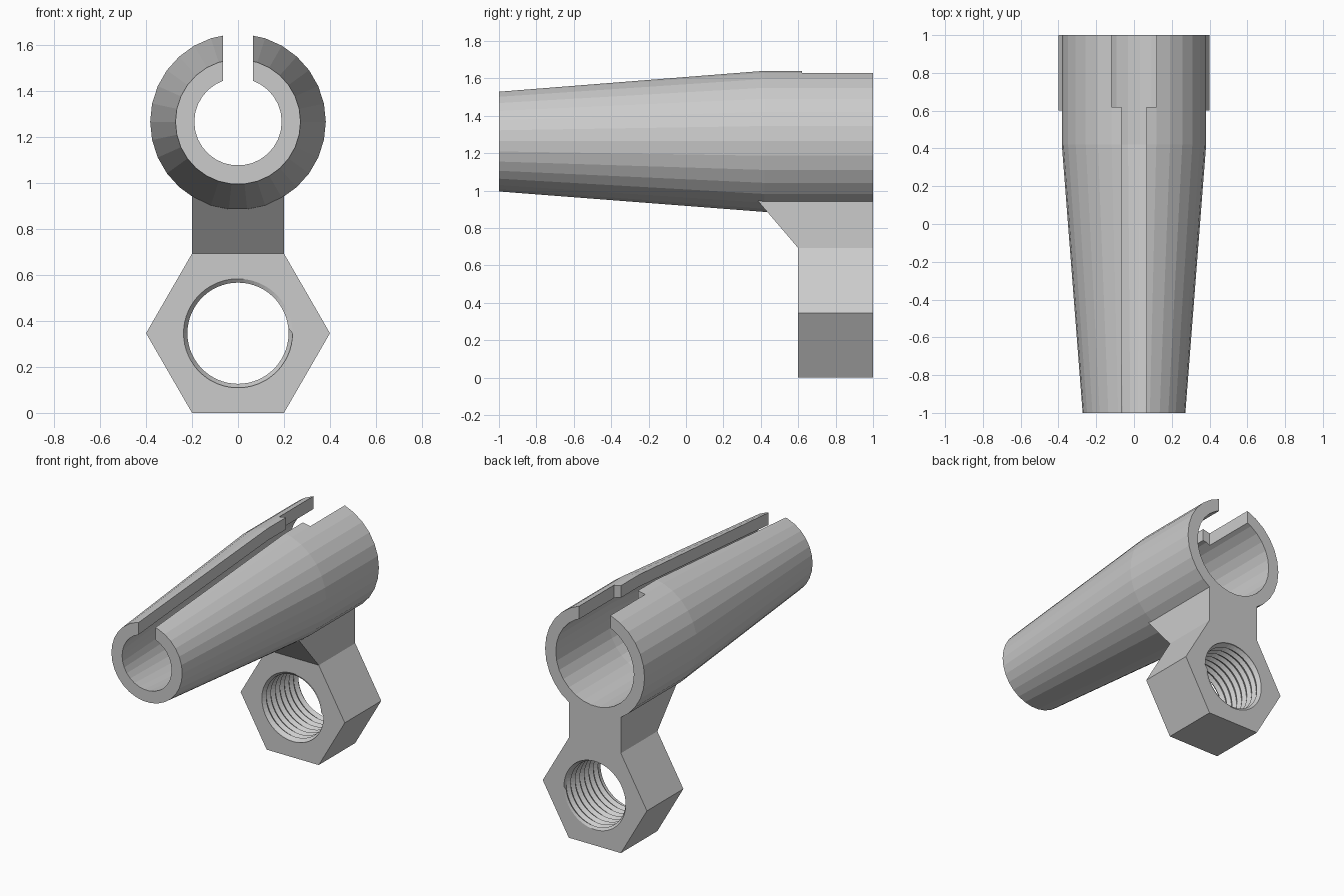
import bpy, bmesh, math

if "Cube" in bpy.data.objects:
    bpy.data.objects.remove(bpy.data.objects["Cube"])

grey = bpy.data.materials.new("light grey")
grey.diffuse_color = (0.6, 0.6, 0.6, 1)
grey.use_nodes = True
grey.node_tree.nodes["Principled BSDF"].inputs["Base Color"].default_value = grey.diffuse_color

TUBE_Z = 1.266   # height of the tube axis
NUT_R = 0.4      # hexagon corner radius
NUT_Z = NUT_R * math.cos(math.pi / 6)
Y0, Y1 = 0.6, 1.0  # nut front and back


def finish(name, bm):
    bmesh.ops.remove_doubles(bm, verts=bm.verts[:], dist=1e-5)
    bmesh.ops.recalc_face_normals(bm, faces=bm.faces[:])
    me = bpy.data.meshes.new(name)
    bm.to_mesh(me)
    bm.free()
    me.materials.append(grey)
    ob = bpy.data.objects.new(name, me)
    bpy.context.collection.objects.link(ob)
    return ob


def ring_solid(name, rows, n, cz):
    """Closed ring about a y axis; each row maps a column index to (y, radius)."""
    bm = bmesh.new()
    grid = []
    for row in rows:
        line = []
        for i in range(n + 1):
            a = 2 * math.pi * i / n
            y, r = row(i)
            line.append(bm.verts.new((r * math.cos(a), y, cz + r * math.sin(a))))
        grid.append(line)
    for j, a in enumerate(grid):
        b = grid[(j + 1) % len(grid)]
        for i in range(n):
            bm.faces.new((a[i], a[i + 1], b[i + 1], b[i]))
    return finish(name, bm)


def extrude_x(name, profile, half):
    """Prism from a (y, z) outline, symmetric in x."""
    bm = bmesh.new()
    f = bm.faces.new([bm.verts.new((-half, y, z)) for y, z in profile])
    new = bmesh.ops.extrude_face_region(bm, geom=[f])["geom"]
    bmesh.ops.translate(bm, vec=(2 * half, 0, 0),
                        verts=[v for v in new if isinstance(v, bmesh.types.BMVert)])
    return finish(name, bm)


# Tapered hollow tube
profile = [(-1, 0.272), (0.42, 0.382), (1, 0.382), (1, 0.30), (0.42, 0.30), (-1, 0.19)]
tube = ring_solid("tapered_tube", [lambda i, p=p: p for p in profile], 30, TUBE_Z)

# Long narrow slot and wider rear notch along the top
for half, start in ((0.065, -1.1), (0.12, 0.62)):
    cutter = extrude_x("slot_cutter", [(start, TUBE_Z), (1.1, TUBE_Z),
                                       (1.1, 1.9), (start, 1.9)], half)
    cutter.hide_render = True
    mod = tube.modifiers.new("slot", "BOOLEAN")
    mod.operation = "DIFFERENCE"
    mod.solver = "EXACT"
    mod.object = cutter
    bpy.context.view_layer.objects.active = tube
    bpy.ops.object.modifier_apply(modifier=mod.name)
    bpy.data.objects.remove(cutter)

# Hexagonal nut with a helical thread in its hole
N, PITCH = 60, 0.05
MINOR, MAJOR = 0.22, 0.237


def hexagon(y):
    def row(i):
        a = (2 * math.pi * i / N) % (math.pi / 3) - math.pi / 6
        return y, NUT_Z / math.cos(a)
    return row


def thread(k):
    def row(i):
        y = Y0 + PITCH * (k / 2 + i / N)
        if y <= Y0 + 1e-6:
            return Y0, MAJOR
        if y >= Y1 - 1e-6:
            return Y1, MAJOR
        return y, MAJOR if k % 2 else MINOR
    return row


turns = round((Y1 - Y0) / PITCH)
rows = [hexagon(Y0)] + [thread(k) for k in range(-2, 2 * turns + 1)] + [hexagon(Y1)]
nut = ring_solid("hex_nut", rows, N, NUT_Z)
# Merge the flat hexagon sides into single faces
bm = bmesh.new()
bm.from_mesh(nut.data)
edges = [e for e in bm.edges if len(e.link_faces) == 2
         and abs(e.verts[0].co.y - e.verts[1].co.y) > 0.3
         and e.calc_face_angle(1) < 0.01]
bmesh.ops.dissolve_edges(bm, edges=edges, use_verts=False)
bm.to_mesh(nut.data)
bm.free()

# Neck joining nut and tube, with a sloped front brace
extrude_x("neck", [(Y0, 2 * NUT_Z), (Y1, 2 * NUT_Z), (Y1, 0.95), (0.38, 0.95)], NUT_R / 2)
